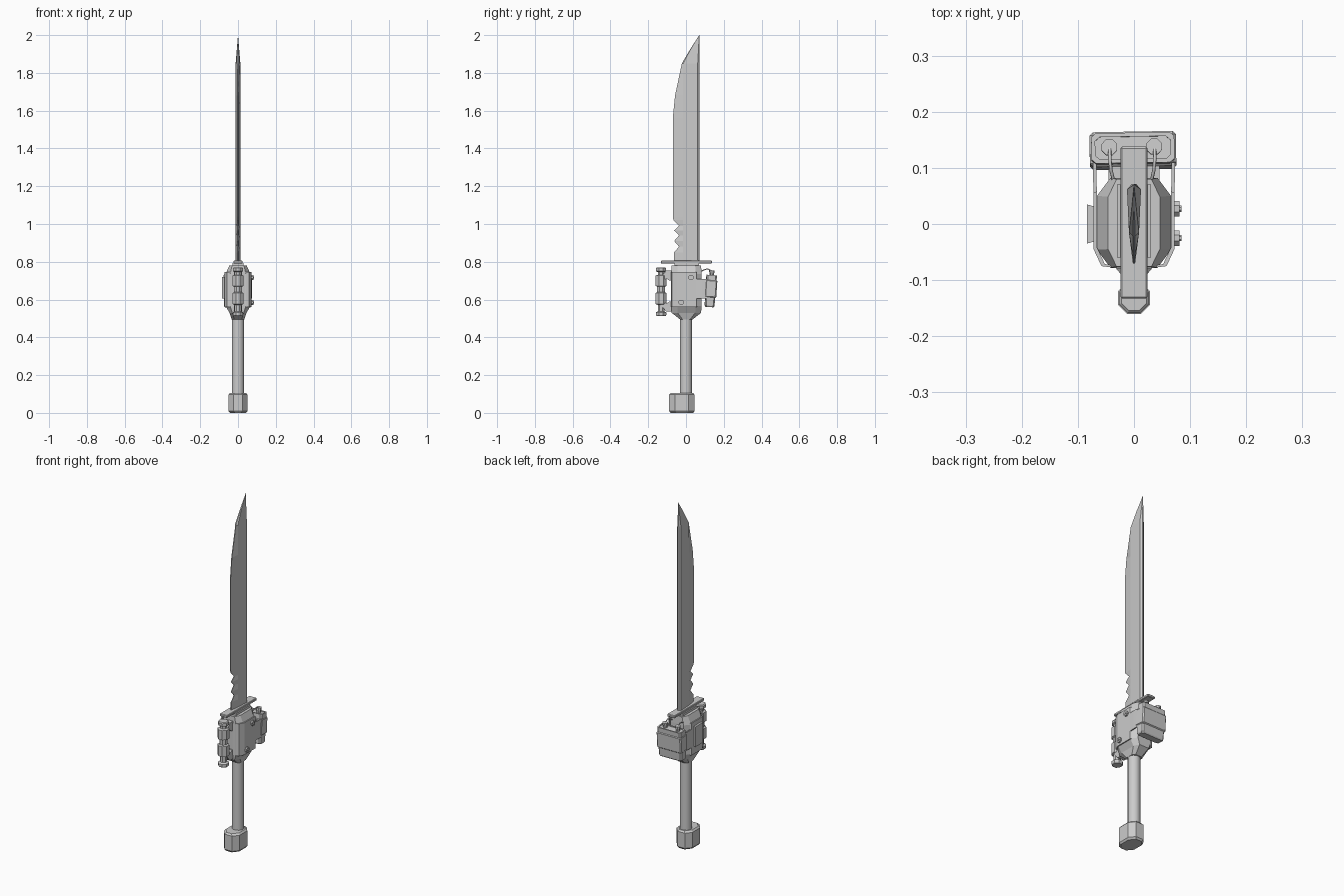
import bpy, bmesh, math
from mathutils import Matrix, Vector

if "Cube" in bpy.data.objects:
    bpy.data.objects.remove(bpy.data.objects["Cube"])


def loft(name, rings, smooth=False):
    """Skin a stack of equal-length rings and cap both ends."""
    bm = bmesh.new()
    vs = [[bm.verts.new(p) for p in r] for r in rings]
    n = len(vs[0])
    for a, b in zip(vs, vs[1:]):
        for i in range(n):
            j = (i + 1) % n
            bm.faces.new((a[i], a[j], b[j], b[i]))
    bm.faces.new(vs[0][::-1])
    bm.faces.new(vs[-1])
    bmesh.ops.remove_doubles(bm, verts=bm.verts, dist=1e-5)
    bmesh.ops.recalc_face_normals(bm, faces=bm.faces)
    me = bpy.data.meshes.new(name)
    bm.to_mesh(me)
    bm.free()
    ob = bpy.data.objects.new(name, me)
    bpy.context.collection.objects.link(ob)
    if smooth:
        bpy.ops.object.select_all(action='DESELECT')
        ob.select_set(True)
        bpy.context.view_layer.objects.active = ob
        bpy.ops.object.shade_smooth_by_angle(angle=math.radians(35))
    return ob


def octagon(z, hx, hy, cx, cy, y0=0.0):
    """Rectangle with corners cut by cx, cy."""
    q = [(hx, hy - cy), (hx - cx, hy), (cx - hx, hy), (-hx, hy - cy),
         (-hx, cy - hy), (cx - hx, -hy), (hx - cx, -hy), (hx, cy - hy)]
    return [Vector((x, y + y0, z)) for x, y in q]


def circle(z, r, n=8, x0=0.0, y0=0.0):
    return [Vector((x0 + r * math.cos(math.tau * (i + .5) / n),
                    y0 + r * math.sin(math.tau * (i + .5) / n), z)) for i in range(n)]


def box(name, x, y, z, bevel=0.0):
    rings = [[Vector((x[i], y[j], h)) for i, j in ((0, 0), (1, 0), (1, 1), (0, 1))] for h in z]
    ob = loft(name, rings)
    if bevel:
        m = ob.modifiers.new("edge", 'BEVEL')
        m.width, m.segments = bevel, 1
    return ob


def prism_x(name, profile, hx):
    """Extrude a (y, z) outline across x."""
    return loft(name, [[Vector((x, y, z)) for y, z in profile] for x in (-hx, hx)])


# Blade: sharp serrated edge at the front, chamfered spine at the back
edge = [(-.063, .80), (-.063, .85), (-.037, .88), (-.063, .91), (-.037, .94), (-.063, .965),
        (-.037, .99), (-.066, 1.02), (-.07, 1.04), (-.07, 1.56), (-.058, 1.68), (-.022, 1.85),
        (.022, 1.925), (.07, 2.0)]
rows = []
for e, z in edge:
    k = 1.0 if z < 1.86 else (2.0 - z) / .15
    b = max(-.015, e + .005 * k)
    s = .062 if k == 1 else .07 - .008 * k
    half = [(.002 * k, e), (.009 * k, b), (.0125 * k, s), (.004 * k, .071)]
    rows.append([Vector((x, y, z)) for x, y in half] + [Vector((-x, y, z)) for x, y in half[::-1]])
loft("blade", rows)

# Cross guard and blade collar
box("guard", (-.024, .024), (-.133, .138), (.791, .806), .003)
box("blade_collar", (-.03, .03), (-.06, .07), (.775, .793))

# Handle and elongated pommel
loft("handle", [circle(z, .033, 12) for z in (.09, .52)], True)
loft("pommel", [octagon(z, .05 - d, .067 - d, .026, .032, -.022)
                for z, d in ((0, .007), (.01, 0), (.097, 0), (.106, .008))])

# Motor body: faceted block tapering down to the handle
loft("body", [octagon(z, hx, hy, c, hy * .4, .002) for z, hx, hy, c in
              ((.495, .033, .034, .014), (.53, .045, .078, .015), (.565, .066, .08, .024),
               (.735, .066, .08, .024), (.78, .046, .078, .015))])

# Sheet strap wrapped around the body, narrower where it reaches the tank
for s, side in ((1, "right"), (-1, "left")):
    path = [(.022, -.08), (.058, -.075), (.072, -.045), (.072, .055)]
    loft("strap_" + side, [[Vector((s * (x - d), y + d * .6, z)) for d, z in
                            ((0, .56), (0, .745), (.006, .745), (.006, .56))] for x, y in path])
    loft("strap_arm_" + side, [[Vector((s * (x - d), y, z)) for d, z in
                                ((0, .605), (0, .71), (.006, .71), (.006, .605))]
                               for x, y in ((.072, .055), (.073, .085), (.073, .11))])

# Side plate on the left, bolts on the right
loft("left_plate", [[Vector((x, y * w, z)) for y, z in
                     ((-.035, .605), (.035, .605), (.035, .72), (-.035, .72))]
                    for x, w in ((-.066, .85), (-.084, 1))])
turn = Matrix.Rotation(math.pi / 2, 4, 'Y')
for i, (y, z) in enumerate(((.027, .717), (-.025, .585))):
    ob = loft(f"side_bolt_{i}", [circle(h, r) for h, r in
                                 ((.06, .015), (.081, .015), (.081, .006), (.085, .006))])
    ob.matrix_world = Matrix.Translation((0, y, z)) @ turn

# Tank at the back, slightly tilted, with a recessed lid and two caps
tilt = Matrix.Translation((-.002, .13, .645)) @ Matrix.Rotation(math.radians(-4), 4, 'X') \
    @ Matrix.Rotation(math.radians(1), 4, 'Z')
tank = [loft("tank", [octagon(z, .074 - d, .027 - d, .008, .007) for z, d in
                      ((-.085, .006), (-.078, .002), (.0, 0), (.085, 0), (.085, .007), (.081, .007))])]
tank.append(box("tank_band", (-.077, .077), (-.031, .031), (-.035, .06), .006))
for i, x in enumerate((-.042, .038)):
    tank.append(loft(f"tank_cap_{i}", [circle(h, r, 8, x, 0) for h, r in
                                       ((.075, .011), (.098, .011), (.098, .015), (.11, .015))]))
for ob in tank:
    ob.matrix_world = tilt
box("tank_mount", (-.045, .045), (.07, .112), (.615, .70))

# Thin hoses from the tank caps to the body
for i, x in enumerate((-.043, .037)):
    cu = bpy.data.curves.new(f"hose_{i}", 'CURVE')
    cu.dimensions, cu.bevel_depth, cu.bevel_resolution = '3D', .003, 1
    sp = cu.splines.new('POLY')
    pts = [(x, .135, .752), (x, .115, .763), (x * .95, .095, .757), (x * .8, .07, .745)]
    sp.points.add(len(pts) - 1)
    for p, c in zip(sp.points, pts):
        p.co = (*c, 1)
    bpy.context.collection.objects.link(bpy.data.objects.new(f"hose_{i}", cu))

# Twin-drum cylinder in front of the body
drum = [(.513, .026), (.519, .03), (.532, .03), (.538, .019), (.572, .019), (.576, .031),
        (.635, .031), (.639, .022), (.668, .022), (.672, .031), (.727, .031), (.731, .019),
        (.746, .019), (.75, .029), (.766, .029), (.771, .024)]
loft("front_cylinder", [circle(z, r, 8, 0, -.132) for z, r in drum])

# Brackets holding the cylinder: mirrored top and bottom
arm = [(-.135, .072), (-.105, .108), (-.07, .108), (-.07, .055), (-.088, .055), (-.1, .064), (-.135, .06)]
for name, s in (("upper_bracket", 1), ("lower_bracket", -1)):
    prism_x(name, [(y, .645 + s * h) for y, h in arm], .022)
